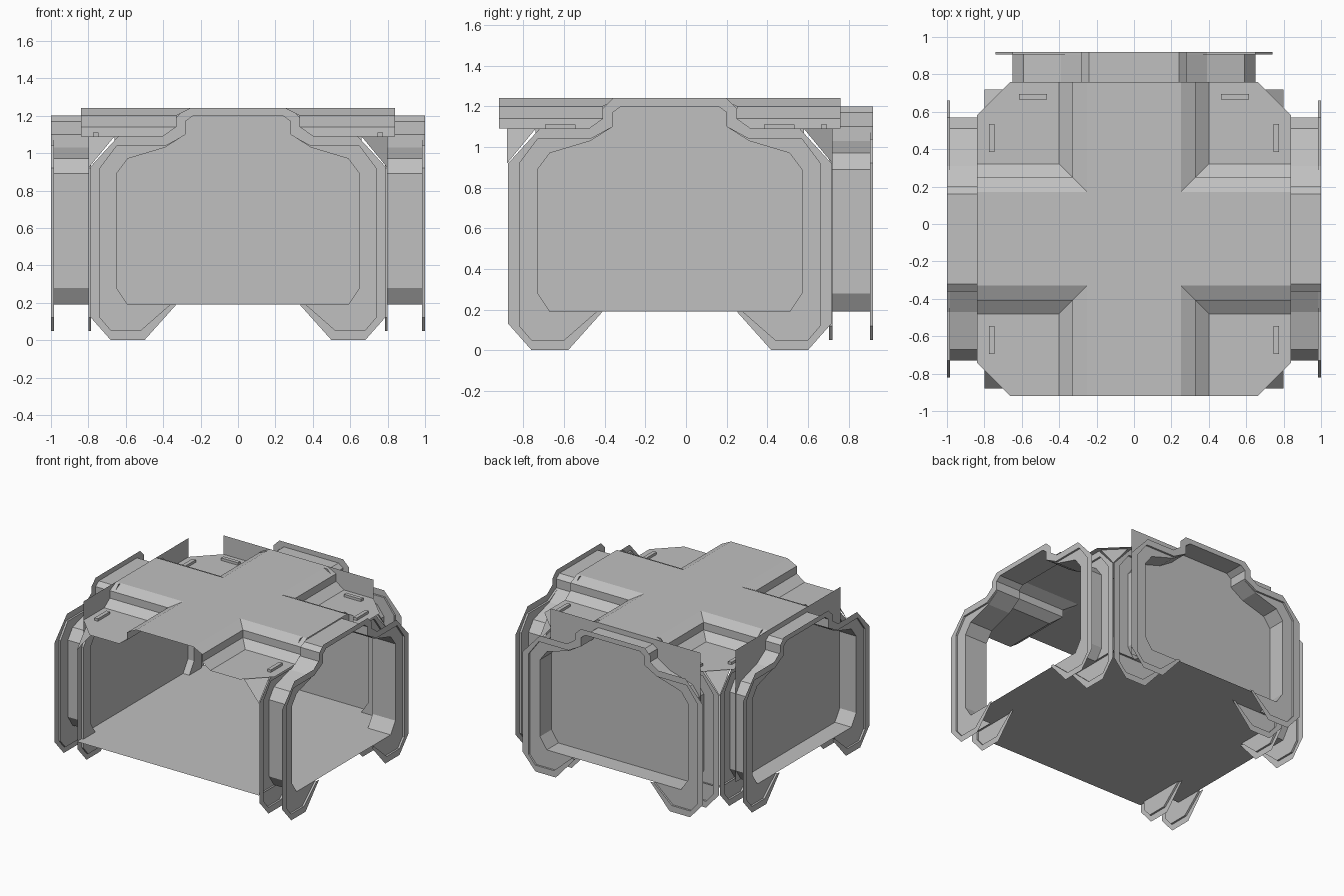
import bpy, bmesh, math
from mathutils import Matrix, Vector

cube = bpy.data.objects.get("Cube")
if cube:
    bpy.data.objects.remove(cube)

CENTRE_Y = -0.08
FLOOR = 0.19
ROOM = 0.84      # half width of the ceiling
CUT = 0.66       # where the ceiling corners are cut off
NEAR, FAR = 0.80, 1.0   # inner and outer frame of each collar
STEP = 0.015

grey = bpy.data.materials.new("plain_grey")
grey.use_nodes = True
grey.diffuse_color = (0.53, 0.53, 0.53, 1)
grey.node_tree.nodes["Principled BSDF"].inputs["Base Color"].default_value = grey.diffuse_color


def build(name, polygons, angle=0):
    """Make an object from polygons given around the room centre."""
    turn = Matrix.Translation((0, CENTRE_Y, 0)) @ Matrix.Rotation(angle, 4, 'Z')
    bm = bmesh.new()
    for poly in polygons:
        points = [Vector(p) for p in poly]
        clean = [p for i, p in enumerate(points) if (p - points[i - 1]).length > 1e-5]
        if len(clean) > 2:
            bm.faces.new([bm.verts.new(turn @ p) for p in clean])
    bmesh.ops.remove_doubles(bm, verts=bm.verts, dist=1e-4)
    bmesh.ops.recalc_face_normals(bm, faces=bm.faces)
    mesh = bpy.data.meshes.new(name)
    bm.to_mesh(mesh)
    bm.free()
    mesh.materials.append(grey)
    obj = bpy.data.objects.new(name, mesh)
    bpy.context.collection.objects.link(obj)
    return obj


def four_corners(polygons):
    """Repeat the polygons of one quadrant in all four."""
    return [[(sx * x, sy * y, z) for x, y, z in poly]
            for sx in (1, -1) for sy in (1, -1) for poly in polygons]


# Ceiling: two raised arms that cross with mitred corners
arm = [(0, 1.24), (0.25, 1.24), (0.33, 1.20), (0.33, 1.14), (0.40, 1.09)]
quadrant = []
for (a, za), (b, zb) in zip(arm, arm[1:]):
    quadrant.append([(ROOM, a, za), (a, a, za), (b, b, zb), (ROOM, b, zb)])
    quadrant.append([(a, ROOM, za), (a, a, za), (b, b, zb), (b, ROOM, zb)])
edge, low = arm[-1]
quadrant.append([(edge, edge, low), (ROOM, edge, low), (ROOM, CUT, low),
                 (CUT, ROOM, low), (edge, ROOM, low)])
build("ceiling", four_corners(quadrant))

# Sloping gussets under the cut ceiling corners
build("corner_gussets", four_corners(
    [[(CUT, NEAR, low), (NEAR, CUT, low), (NEAR, NEAR, 0.92)]]))

# Floor
build("floor", [[(-NEAR, -NEAR, FLOOR), (NEAR, -NEAR, FLOOR),
                 (NEAR, NEAR, FLOOR), (-NEAR, NEAR, FLOOR)]])

# Half outlines of a collar, from the foot up to the crown
rim = [(0.33, FLOOR), (0.50, 0), (0.68, 0), (0.795, 0.13), (0.795, 0.92),
       (0.64, 1.09), (0.40, 1.09), (0.33, 1.14), (0.33, 1.19), (0.28, 1.24)]
lip = [(0.36, FLOOR), (0.52, 0.05), (0.68, 0.05), (0.74, 0.12), (0.74, 0.92),
       (0.65, 1.04), (0.39, 1.04), (0.28, 1.10), (0.28, 1.17), (0.24, 1.20)]
tube = [(0.36, FLOOR), (0.45, FLOOR), (0.59, FLOOR), (0.65, 0.28), (0.65, 0.89),
        (0.59, 0.97), (0.39, 1.03), (0.28, 1.10), (0.28, 1.17), (0.24, 1.20)]


def section(half, d):
    full = half + [(-t, z) for t, z in reversed(half)]
    return [(d, t, z) for t, z in full]


def collar(name, angle):
    near_in, far_in = NEAR - STEP, FAR - STEP
    loft = [section(rim, NEAR), section(lip, NEAR), section(lip, near_in),
            section(tube, near_in), section(tube, far_in),
            section(lip, far_in), section(lip, FAR), section(rim, FAR)]
    polygons = []
    for a, b in zip(loft, loft[1:]):
        for i in range(len(a) - 1):
            polygons.append([a[i], a[i + 1], b[i + 1], b[i]])
    # tube floor between the feet
    a, b = loft[3], loft[4]
    polygons.append([a[0], b[0], b[-1], a[-1]])
    build(name, polygons, angle)


collar("left_collar", 0)
collar("back_collar", math.pi / 2)
collar("right_collar", math.pi)

# Closed walls across two of the collars
for name, angle in (("back_wall", math.pi / 2), ("right_wall", math.pi)):
    build(name, [[(ROOM, -CUT, FLOOR), (ROOM, CUT, FLOOR),
                  (ROOM, CUT, 1.24), (ROOM, -CUT, 1.24)]], angle)

# Small raised bars on the low ceiling corners
for name, angle in (("left", 0), ("back", math.pi / 2), ("right", math.pi)):
    for side in (1, -1):
        bpy.ops.mesh.primitive_cube_add(size=1)
        bar = bpy.context.object
        bar.name = f"{name}_ceiling_bar"
        bar.matrix_world = (Matrix.Translation((0, CENTRE_Y, 0))
                            @ Matrix.Rotation(angle, 4, 'Z')
                            @ Matrix.Translation((0.76, side * 0.54, 1.10))
                            @ Matrix.Diagonal((0.03, 0.15, 0.02, 1)))
        bar.data.materials.append(grey)
